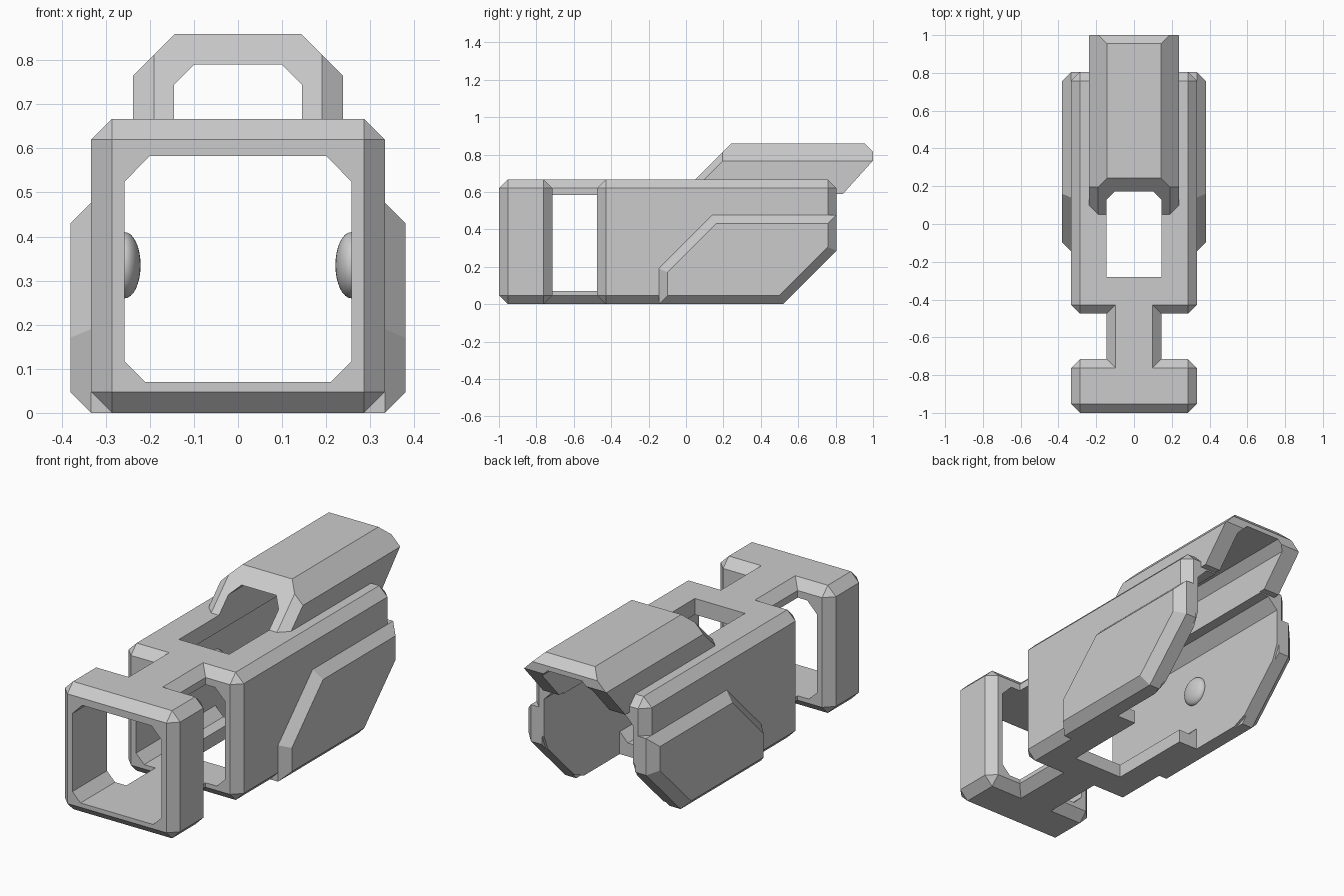
import bpy
import bmesh
from mathutils import Vector

if "Cube" in bpy.data.objects:
    bpy.data.objects.remove(bpy.data.objects["Cube"], do_unlink=True)

GREY = bpy.data.materials.new("plain grey")
GREY.use_nodes = True
GREY.diffuse_color = (0.6, 0.6, 0.6, 1)
GREY.node_tree.nodes["Principled BSDF"].inputs["Base Color"].default_value = (0.6, 0.6, 0.6, 1)
CHAMFER = 0.047


def prism(points, axis, start, end):
    """Extrude a 2D outline along x, y or z."""
    place = {"x": lambda a, b, t: (t, a, b),
             "y": lambda a, b, t: (a, t, b),
             "z": lambda a, b, t: (a, b, t)}[axis]
    bm = bmesh.new()
    base = bm.faces.new([bm.verts.new(place(a, b, start)) for a, b in points])
    grown = bmesh.ops.extrude_face_region(bm, geom=[base])["geom"]
    shift = Vector(place(0, 0, end - start))
    bmesh.ops.translate(bm, verts=[g for g in grown if isinstance(g, bmesh.types.BMVert)], vec=shift)
    bmesh.ops.recalc_face_normals(bm, faces=bm.faces)
    return bm


def slice_off(bm, point, normal):
    """Remove everything on the normal side of a plane and cap the cut."""
    bmesh.ops.bisect_plane(bm, geom=bm.verts[:] + bm.edges[:] + bm.faces[:], dist=1e-5,
                           plane_co=point, plane_no=Vector(normal).normalized(), clear_outer=True)
    bmesh.ops.holes_fill(bm, edges=[e for e in bm.edges if e.is_boundary], sides=0)
    bmesh.ops.recalc_face_normals(bm, faces=bm.faces)


def chamfer(bm, edges):
    bmesh.ops.bevel(bm, geom=edges, offset=CHAMFER, offset_type='OFFSET',
                    segments=1, profile=0.5, affect='EDGES')


def make(name, bm):
    mesh = bpy.data.meshes.new(name)
    bm.to_mesh(mesh)
    bm.free()
    mesh.materials.append(GREY)
    obj = bpy.data.objects.new(name, mesh)
    bpy.context.collection.objects.link(obj)
    return obj


def cut(target, bm):
    cutter = make("cutter", bm)
    cutter.hide_render = True
    mod = target.modifiers.new("cut", 'BOOLEAN')
    mod.operation = 'DIFFERENCE'
    mod.solver = 'EXACT'
    mod.object = cutter
    bpy.context.view_layer.objects.active = target
    bpy.ops.object.modifier_apply(modifier=mod.name)
    bpy.data.objects.remove(cutter, do_unlink=True)


def rectangle(half, low, high):
    return [(-half, low), (half, low), (half, high), (-half, high)]


def mirrored(half):
    return half + [(-x, other) for x, other in reversed(half)]


# Shell: front frame, narrow neck and rear body in one outline
plan = mirrored([(0.333, -1), (0.333, -0.715), (0.145, -0.715), (0.145, -0.475),
                 (0.333, -0.475), (0.333, 0.805)])
bm = prism(plan, "z", 0, 0.667)
slice_off(bm, (0, 0.52, 0), (0, 1, -1))
chamfer(bm, [e for e in bm.edges if e.is_convex and e.calc_face_angle(0) > 0.1])
shell = make("shell", bm)

# Lengthwise tunnel, top slot, floor slot and open rear floor
tunnel = mirrored([(0.21, 0.07), (0.257, 0.117), (0.257, 0.525), (0.2, 0.583)])
cut(shell, prism(tunnel, "y", -1.2, 1.2))
cut(shell, prism(rectangle(0.145, -0.28, 1.2), "z", -0.2, 0.9))
cut(shell, prism(rectangle(0.257, 0.18, 1.2), "z", -0.2, 0.33))

# Hood: arched channel with slanted ends
arch = mirrored([(0.145, 0.745), (0.145, 0.59), (0.238, 0.59), (0.238, 0.765), (0.143, 0.86)])
# Inner roof of the arch closes the outline
arch += [(-0.1, 0.79), (0.1, 0.79)]
arch = [arch[-1]] + arch[:-1]
bm = prism(arch, "y", -0.3, 1.0)
slice_off(bm, (0, 0.05, 0.667), (0, -1, 1))
for side in (1, -1):
    slice_off(bm, (side * 0.19, 0.05, 0.667), (side, -1, 1))
slice_off(bm, (0, 0.955, 0.86), (0, 1, 1))
slice_off(bm, (0, 1.0, 0.768), (0, 1, -0.9))
make("hood", bm)

# Raised side panels and the rounded studs on the inner walls
panel = [(-0.145, 0), (-0.145, 0.19), (0.14, 0.477), (0.805, 0.477), (0.805, 0.285), (0.52, 0)]
for side, label in ((1, "left"), (-1, "right")):
    bm = prism(panel, "x", side * 0.27, side * 0.38)
    chamfer(bm, [e for e in bm.edges if all(abs(v.co.x) > 0.37 for v in e.verts)])
    make(label + "_side_panel", bm)

    bm = bmesh.new()
    bmesh.ops.create_uvsphere(bm, u_segments=32, v_segments=16, radius=0.075)
    bmesh.ops.scale(bm, vec=(0.48, 1, 1), verts=bm.verts)
    bmesh.ops.translate(bm, vec=(side * 0.257, 0.17, 0.335), verts=bm.verts)
    for face in bm.faces:
        face.smooth = True
    make(label + "_stud", bm)
